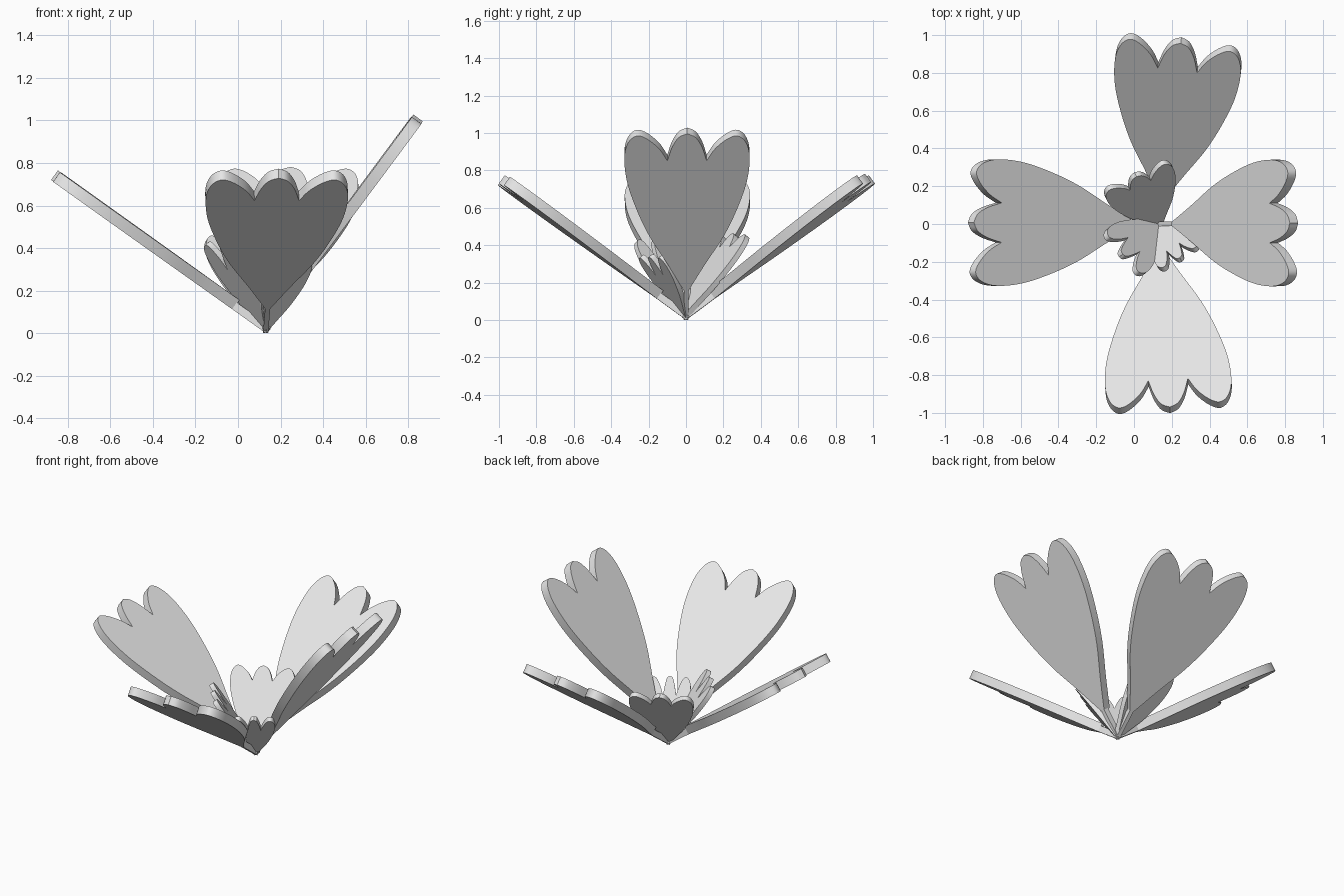
import bpy
import bmesh
from math import radians, sin, cos
from mathutils import Vector, Matrix

cube = bpy.data.objects.get("Cube")
if cube:
    bpy.data.objects.remove(cube, do_unlink=True)

grey = bpy.data.materials.new("light grey")
grey.use_nodes = True
grey.diffuse_color = (0.8, 0.8, 0.8, 1)
grey.node_tree.nodes["Principled BSDF"].inputs["Base Color"].default_value = (0.8, 0.8, 0.8, 1)

CENTRE = Vector((0.13, 0, 0))
STEM = 0.19      # length of the bare stem
FULL = 1.24      # stem and blade together
HALF = 0.335     # half width of a large blade


def spline(points, steps=5):
    """Smooth curve through the points."""
    p = [Vector(q) for q in points]
    p = [2 * p[0] - p[1]] + p + [2 * p[-1] - p[-2]]
    out = []
    for a, b, c, d in zip(p, p[1:], p[2:], p[3:]):
        for i in range(steps):
            t = i / steps
            out.append(0.5 * (2 * b + (c - a) * t + (2 * a - 5 * b + 4 * c - d) * t * t
                              + (3 * b - a - 3 * c + d) * t ** 3))
    return out + [p[-2]]


def petal_outline(notch):
    """Closed outline of a blade with three rounded lobes."""
    side = spline([(0.01, STEM), (0.1, 0.37), (0.2, 0.56), (0.27, 0.74), (0.32, 0.92),
                   (0.335, 1.08), (0.315, 1.18), (0.27, 1.225), (0.215, 1.205),
                   (0.15, 1.14 - notch * 0.5), (0.105, 1.06 - notch)])
    middle = spline([(0.105, 1.06 - notch), (0.08, 1.15 - notch * 0.5), (0.045, 1.215), (0, FULL)])
    half = side + middle[1:]
    return half + [Vector((-q.x, q.y)) for q in reversed(half[:-1])]


def slab(name, outline, thick, azimuth, elevation):
    """Extrude a flat outline and lean it outwards from the flower centre."""
    az, el = radians(azimuth), radians(elevation)
    along = Vector((cos(az) * cos(el), sin(az) * cos(el), sin(el)))
    across = Vector((-sin(az), cos(az), 0))
    frame = Matrix((across, along, along.cross(across))).transposed()
    bm = bmesh.new()
    face = bm.faces.new([bm.verts.new((q[0], q[1], 0)) for q in outline])
    top = bmesh.ops.extrude_face_region(bm, geom=[face])["geom"]
    bmesh.ops.translate(bm, vec=(0, 0, thick),
                        verts=[v for v in top if isinstance(v, bmesh.types.BMVert)])
    for v in bm.verts:
        v.co = CENTRE + frame @ v.co
    bmesh.ops.recalc_face_normals(bm, faces=bm.faces)
    mesh = bpy.data.meshes.new(name)
    bm.to_mesh(mesh)
    bm.free()
    mesh.materials.append(grey)
    obj = bpy.data.objects.new(name, mesh)
    bpy.context.collection.objects.link(obj)
    bpy.ops.object.select_all(action="DESELECT")
    obj.select_set(True)
    bpy.context.view_layer.objects.active = obj
    bpy.ops.object.shade_smooth_by_angle(angle=radians(35))


# Four large petals, each on a thin stem
for side, azimuth, elevation in (("left", 0.5, 53.4), ("right", 179.5, 35.5),
                                 ("back", 83, 36.5), ("front", 273.5, 36)):
    slab(side + "_large_petal", petal_outline(0), 0.055, azimuth, elevation)
    w = 0.012
    slab(side + "_stem", [(-w, 0), (w, 0), (w, STEM + 0.03), (-w, STEM + 0.03)],
         0.038, azimuth, elevation)

# Three small inner petals: length, half width, notch depth
for side, azimuth, elevation, length, half, notch in (
        ("back_right", 115, 56, 0.54, 0.195, 0),
        ("front_right", 220, 57, 0.5, 0.155, 0.12),
        ("front_left", 302, 55, 0.41, 0.125, 0.12)):
    outline = [(q.x * half / HALF, (q.y - STEM) * length / (FULL - STEM))
               for q in petal_outline(notch)]
    slab(side + "_small_petal", outline, 0.03, azimuth, elevation)
